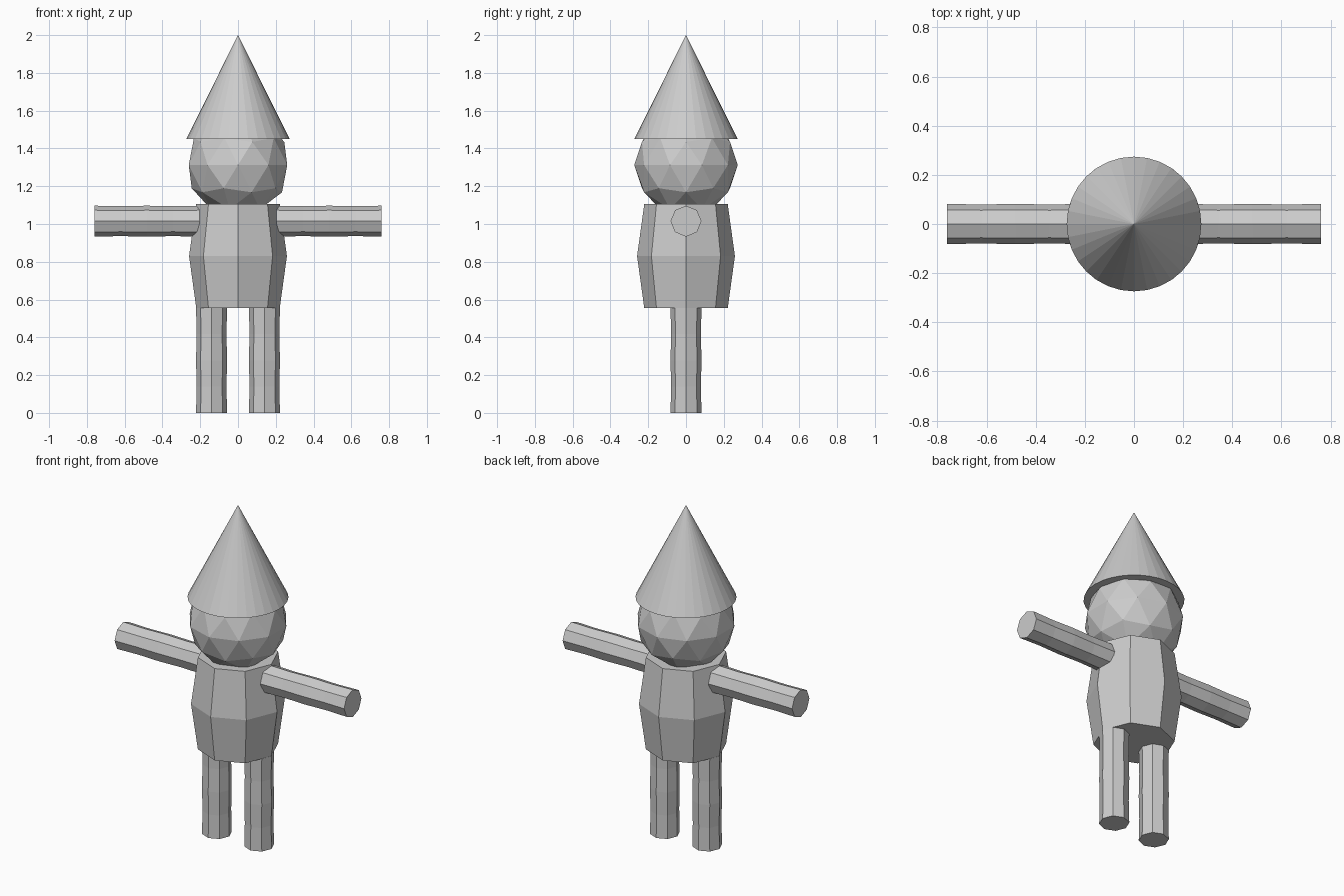
import bpy, bmesh, math
from mathutils import Matrix

if "Cube" in bpy.data.objects:
    bpy.data.objects.remove(bpy.data.objects["Cube"])

grey = bpy.data.materials.new("plain grey")
grey.diffuse_color = (0.6, 0.6, 0.6, 1)
grey.use_nodes = True
grey.node_tree.nodes["Principled BSDF"].inputs["Base Color"].default_value = grey.diffuse_color


def finish(name, bm, matrix):
    bmesh.ops.recalc_face_normals(bm, faces=bm.faces[:])
    mesh = bpy.data.meshes.new(name)
    bm.to_mesh(mesh)
    bm.free()
    mesh.transform(matrix)
    mesh.materials.append(grey)
    obj = bpy.data.objects.new(name, mesh)
    bpy.context.collection.objects.link(obj)
    return obj


def ringed_prism(name, length, radii, matrix, sides=8):
    """Capped prism along +z with evenly spaced rings of the given radii."""
    bm = bmesh.new()
    rings = []
    for i, r in enumerate(radii):
        z = length * i / (len(radii) - 1)
        rings.append([bm.verts.new((r * math.cos(math.tau * k / sides),
                                    r * math.sin(math.tau * k / sides), z))
                      for k in range(sides)])
    for low, high in zip(rings, rings[1:]):
        for k in range(sides):
            n = (k + 1) % sides
            bm.faces.new((low[k], low[n], high[n], high[k]))
    bm.faces.new(rings[0][::-1])
    bm.faces.new(rings[-1])
    return finish(name, bm, matrix)


# Barrel-shaped body
ringed_prism("body", 0.55, (0.221, 0.259, 0.221), Matrix.Translation((0, 0, 0.555)))

# Faceted head
bm = bmesh.new()
bmesh.ops.create_icosphere(bm, subdivisions=2, radius=0.274)
finish("head", bm, Matrix.Translation((0, 0, 1.312)))

# Pointed hat
bm = bmesh.new()
bmesh.ops.create_cone(bm, cap_ends=True, segments=32, radius1=0.274, radius2=0, depth=0.55)
finish("hat", bm, Matrix.Translation((0, 0, 1.725)))

# Arms and legs, slightly pinched between joints
limb = (0.082, 0.079, 0.082, 0.079, 0.082)
for side, s in (("left", -1), ("right", 1)):
    ringed_prism(side + "_arm", 0.555, limb,
                 Matrix.Translation((s * 0.205, 0, 1.015)) @ Matrix.Rotation(s * math.pi / 2, 4, 'Y'))
    ringed_prism(side + "_leg", 0.556, limb, Matrix.Translation((s * 0.14, 0, 0)))
